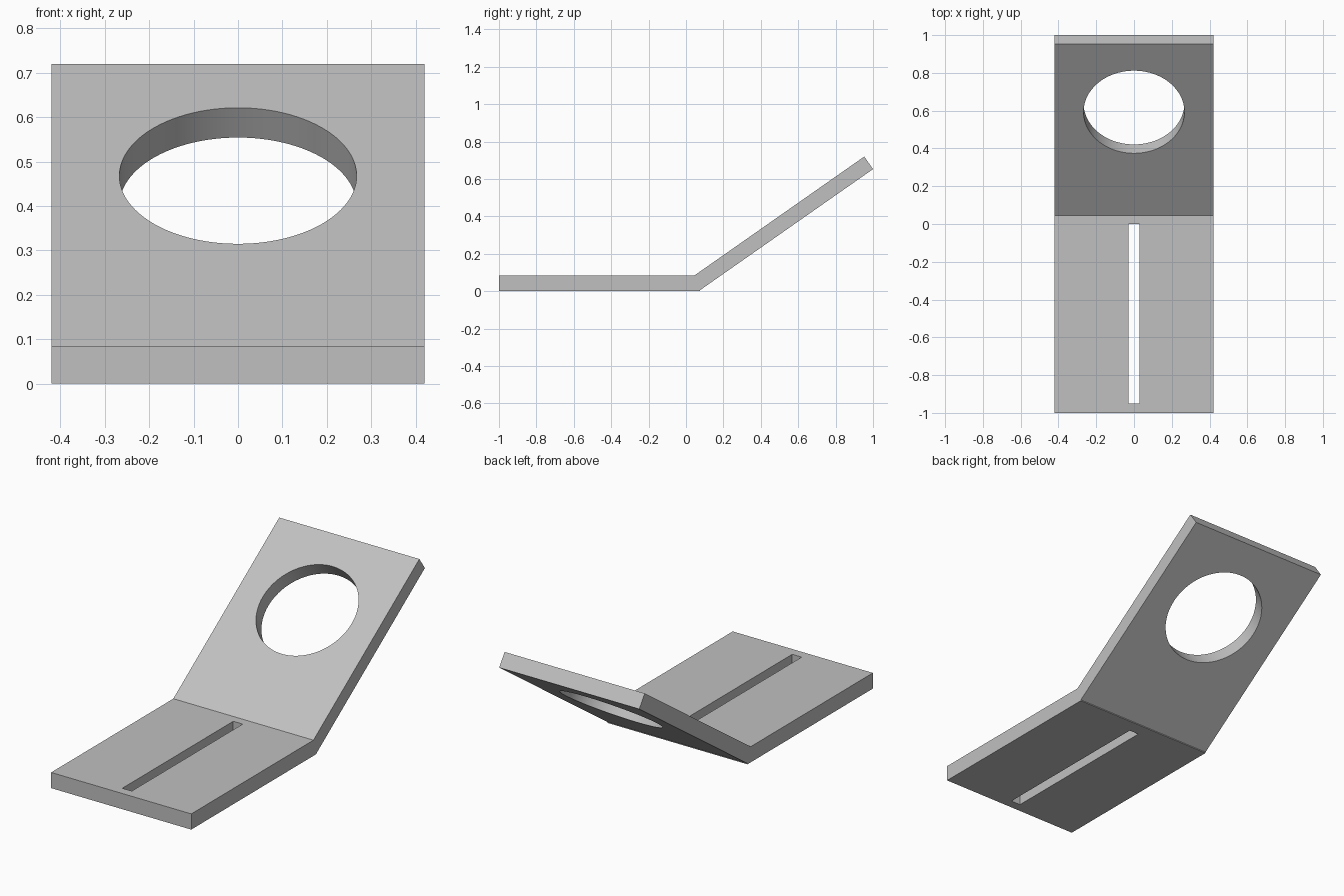
import bpy, bmesh, math
from mathutils import Matrix, Vector

cube = bpy.data.objects.get("Cube")
if cube:
    bpy.data.objects.remove(cube, do_unlink=True)

HALF_WIDTH = 0.42
TILT = math.radians(35)

grey = bpy.data.materials.new("plain grey")
grey.use_nodes = True
colour = (0.53, 0.53, 0.53, 1)
grey.diffuse_color = colour
grey.node_tree.nodes["Principled BSDF"].inputs["Base Color"].default_value = colour


def make_object(name, bm):
    bmesh.ops.recalc_face_normals(bm, faces=bm.faces)
    mesh = bpy.data.meshes.new(name)
    bm.to_mesh(mesh)
    bm.free()
    mesh.materials.append(grey)
    obj = bpy.data.objects.new(name, mesh)
    bpy.context.collection.objects.link(obj)
    return obj


def cut(target, cutter):
    mod = target.modifiers.new(cutter.name, "BOOLEAN")
    mod.operation = "DIFFERENCE"
    mod.solver = "EXACT"
    mod.object = cutter
    bpy.context.view_layer.objects.active = target
    bpy.ops.object.modifier_apply(modifier=mod.name)
    bpy.data.objects.remove(cutter, do_unlink=True)


# Bent plate: side profile (y, z) extruded across the width
profile = [(-1, 0), (0.074, 0), (0.074, 0.005), (1, 0.653),
           (0.953, 0.72), (0.046, 0.085), (-1, 0.085)]
bm = bmesh.new()
side = bm.faces.new([bm.verts.new((-HALF_WIDTH, y, z)) for y, z in profile])
swept = bmesh.ops.extrude_face_region(bm, geom=[side])["geom"]
bmesh.ops.translate(bm, vec=(2 * HALF_WIDTH, 0, 0),
                    verts=[v for v in swept if isinstance(v, bmesh.types.BMVert)])
plate = make_object("bent_plate", bm)

# Long slot through the flat half
bm = bmesh.new()
bmesh.ops.create_cube(bm, size=1, matrix=Matrix.Translation((0, -0.475, 0.04))
                      @ Matrix.Diagonal((0.057, 0.95, 0.4, 1)))
cut(plate, make_object("slot_cutter", bm))

# Round hole square to the sloped half
bm = bmesh.new()
bmesh.ops.create_cone(bm, cap_ends=True, segments=96, radius1=0.267, radius2=0.267,
                      depth=0.4, matrix=Matrix.Translation(Vector((0, 0.593, 0.468)))
                      @ Matrix.Rotation(TILT, 4, "X"))
cut(plate, make_object("hole_cutter", bm))

# Smooth hole wall, sharp plate edges
bpy.ops.object.select_all(action="DESELECT")
plate.select_set(True)
bpy.context.view_layer.objects.active = plate
bpy.ops.object.shade_smooth_by_angle(angle=math.radians(25))
